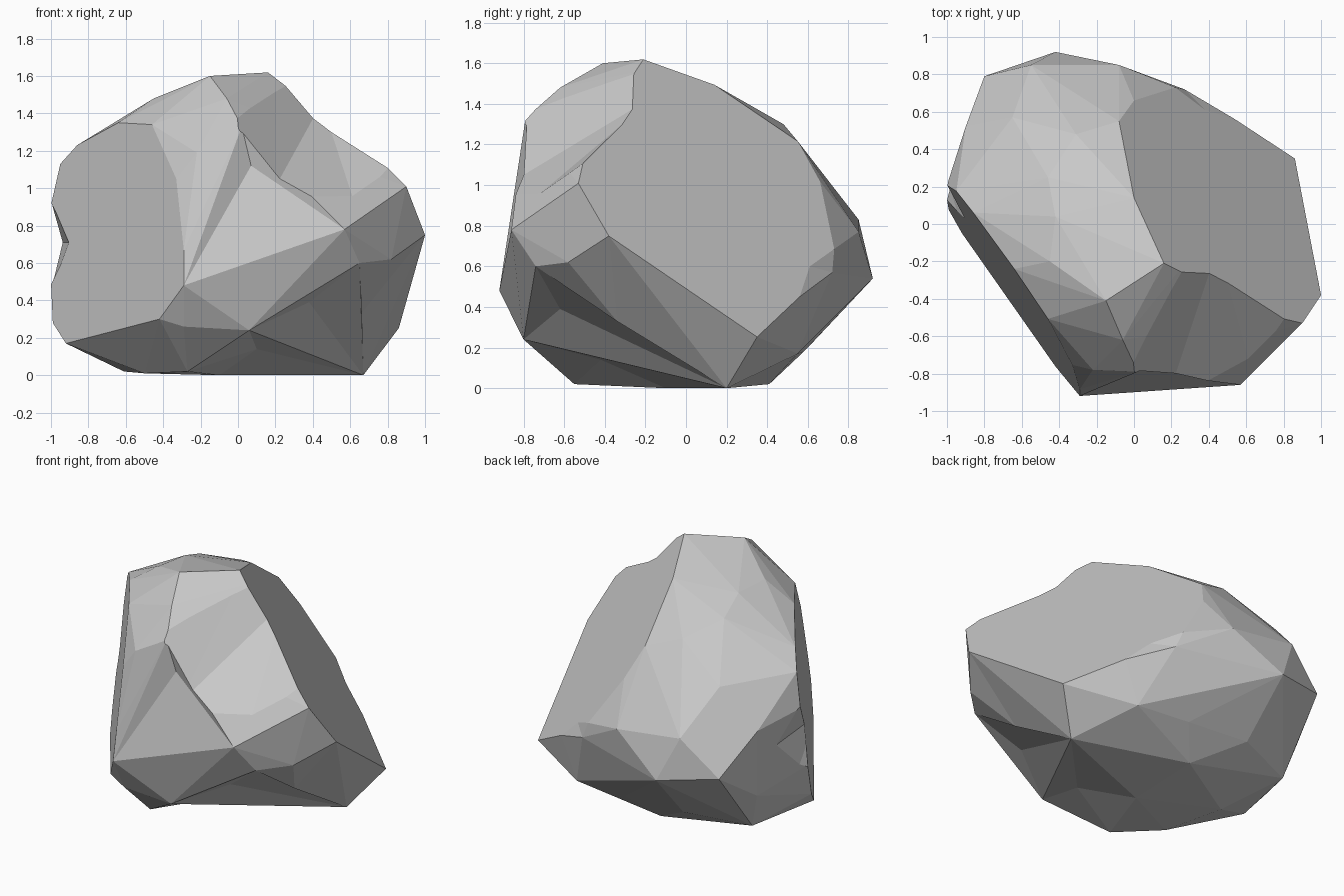
import bpy, bmesh
from mathutils import Vector
from mathutils.bvhtree import BVHTree

if "Cube" in bpy.data.objects:
    bpy.data.objects.remove(bpy.data.objects["Cube"])

stone = bpy.data.materials.new("stone grey")
stone.diffuse_color = (0.58, 0.58, 0.58, 1)
stone.use_nodes = True
stone.node_tree.nodes["Principled BSDF"].inputs["Base Color"].default_value = stone.diffuse_color


def corner(bm, p):
    return min(bm.verts, key=lambda v: (v.co - Vector(p)).length)


def dent(bm, p, edge=None):
    """Pull a new corner to p, on the edge between two corners or on the nearest face."""
    bm.verts.ensure_lookup_table()
    e = bm.edges.get([corner(bm, q) for q in edge]) if edge else None
    if e:
        _, v = bmesh.utils.edge_split(e, e.verts[0], 0.5)
        for f in list(v.link_faces):
            far = [w for w in f.verts if w is not v
                   and not any(w in k.verts for k in v.link_edges)]
            if far:
                bmesh.utils.face_split(f, v, far[0])
    else:
        bm.faces.ensure_lookup_table()
        i = BVHTree.FromBMesh(bm).find_nearest(Vector(p))[2]
        v = bmesh.ops.poke(bm, faces=[bm.faces[i]])["verts"][0]
    v.co = p


def hull(name, points, dents=()):
    """Flat-shaded convex block around a handful of corners, with optional dents."""
    bm = bmesh.new()
    for p in points:
        bm.verts.new(p)
    res = bmesh.ops.convex_hull(bm, input=bm.verts)
    junk = [g for g in res["geom_interior"] + res["geom_unused"]
            if isinstance(g, bmesh.types.BMVert)]
    bmesh.ops.delete(bm, geom=list(set(junk)), context="VERTS")
    bmesh.ops.triangulate(bm, faces=bm.faces)
    for d in dents:
        dent(bm, *d)
    bmesh.ops.recalc_face_normals(bm, faces=bm.faces)
    me = bpy.data.meshes.new(name)
    bm.to_mesh(me)
    bm.free()
    me.materials.append(stone)
    ob = bpy.data.objects.new(name, me)
    bpy.context.collection.objects.link(ob)
    return ob


# Large sloping cleavage face, right and back: outline in x, y; z from its plane
slope = [(x, y, (0.957 - 0.72 * x - 0.54 * y) / 0.59) for x, y in (
    (1, -.38), (.9, -.53), (.77, -.5), (.24, -.25), (.16, -.21), (0, .14),
    (-.02, .33), (-.08, .55), (0, .66), (.22, .73), (.54, .56), (.86, .35))]

# Steep cleavage face, front left: outline in x, z; y from its plane
wall = [(x, -(0.934 + 0.958 * x - 0.122 * z) / 0.65, z) for x, z in (
    (-1, .5), (-1, .91), (-.95, 1.13), (-.86, 1.23), (-.64, 1.35), (-.46, 1.34),
    (-.33, 1.05), (-.29, .67), (-.29, .48), (-.42, .3), (-.64, .25),
    (-.92, .17), (-.99, .28))]

# Rounded remaining corners
crown = [(-.15, -.41, 1.6), (-.06, -.62, 1.48), (.02, -.79, 1.33),
         (-.45, -.2, 1.48), (-.42, .04, 1.47), (-.46, .25, 1.39),
         (-.31, .48, 1.3), (-.65, .57, 1.1), (-.22, -.78, 1.19)]
front = [(-.1, -.83, .98), (.57, -.86, .78), (.62, -.67, 1.0), (.65, -.74, .6),
         (.82, -.58, .62), (.3, -.8, .54), (.06, -.8, .24), (-.29, -.8, .26),
         (0, -.88, .66)]
back = [(-.42, .92, .54), (-.55, .85, .83), (-.8, .79, .6), (-.08, .85, .77),
        (-.9, .52, .85), (-.88, .5, .4), (.05, .58, .18), (-.4, .6, .2),
        (-.81, .45, .16), (.27, .72, .57), (.43, .55, .17)]
base = [(-.27, -.55, .02), (.67, .2, 0), (-.1, .41, .02),
        (-.61, .1, .02), (-.5, -.3, .01), (-.1, -.1, 0)]

# Hollows: under the right front, low right side, and the front ledge
dents = [((.1, -.42, .14), ((-.27, -.55, .02), (.67, .2, 0))),
         ((.66, -.34, .33), ((.82, -.58, .62), (.67, .2, 0))),
         ((.38, -.62, .39),),
         ((.07, -.76, 1.12),),
         ((.38, .61, .6), ((.22, .73, .69), (.54, .56, .45)))]

rock = hull("rock", slope + wall + crown + front + back + base, dents)


def groove(name, a, b, rims):
    """Wedge cutter: deep edge a-b, walls running out through the rim points."""
    a, b = Vector(a), Vector(b)
    d = b - a
    pts = [a - d * 0.3, b + d * 0.3]
    for near, r in zip((a, b, a, b), rims):
        side = -0.3 if near is a else 0.3
        pts.append(near + (Vector(r) - near) * 1.5 + d * side)
    cutter = hull(name, pts)
    cutter.hide_render = True
    mod = rock.modifiers.new(name, "BOOLEAN")
    mod.operation = "DIFFERENCE"
    mod.solver = "EXACT"
    mod.object = cutter
    return cutter


# Hollow across the front shoulder, and the notch in the left corner
cutters = [
    groove("shoulder_cutter", (.40, -.27, 1.37), (.24, -.75, 1.08),
           [(.24, -.25, 1.57), (.02, -.79, 1.3), (.78, -.5, 1.14), (.57, -.82, .9)]),
    groove("notch_cutter", (-.9, -.02, .71), (-.93, .3, .71),
           [(-1, -.05, .91), (-1, .3, .91), (-1, -.05, .5), (-1, .3, .5)]),
]

# Bake the cuts and remove the cutters
deps = bpy.context.evaluated_depsgraph_get()
baked = bpy.data.meshes.new_from_object(rock.evaluated_get(deps))
rock.modifiers.clear()
rock.data = baked
for c in cutters:
    bpy.data.objects.remove(c, do_unlink=True)
baked.materials.clear()
baked.materials.append(stone)
for p in baked.polygons:
    p.material_index = 0
    p.use_smooth = False
